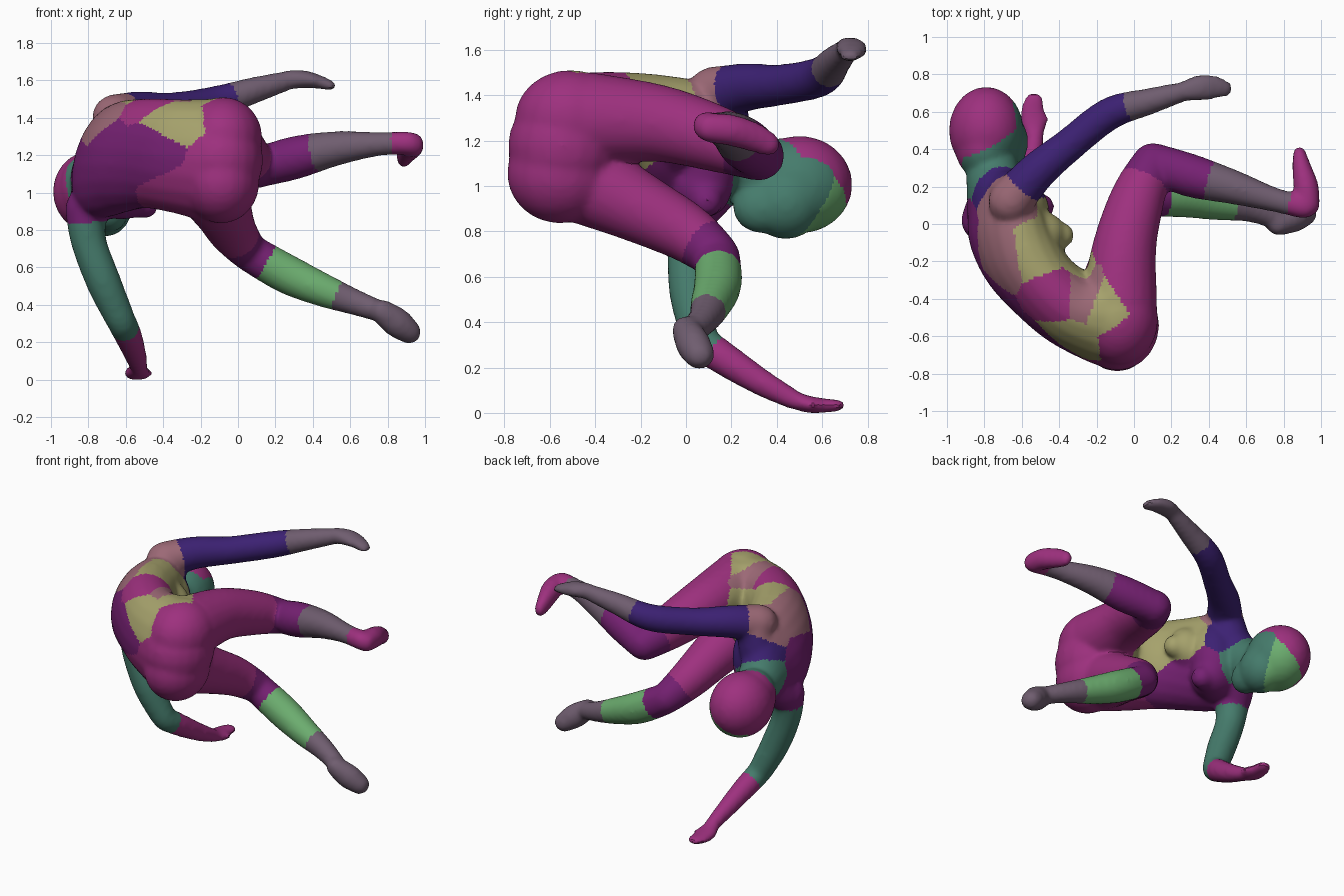
import bpy, bmesh, math
from mathutils import Vector

if "Cube" in bpy.data.objects:
    bpy.data.objects.remove(bpy.data.objects["Cube"])

COLORS = {
    "magenta": (0.34, 0.03, 0.21, 1), "purple": (0.18, 0.015, 0.17, 1),
    "navy": (0.045, 0.015, 0.17, 1), "green": (0.15, 0.42, 0.16, 1),
    "teal": (0.06, 0.20, 0.15, 1), "grey": (0.16, 0.11, 0.16, 1),
    "olive": (0.38, 0.36, 0.15, 1), "rose": (0.33, 0.14, 0.18, 1),
}
SIDES = 20
bm = bmesh.new()
zones = []  # (position, colour name) used to tint the skin


def spline(st, steps=5):
    """Catmull-Rom through tuples of numbers."""
    out = []
    for i in range(len(st) - 1):
        a, b, c, d = st[max(i - 1, 0)], st[i], st[i + 1], st[min(i + 2, len(st) - 1)]
        for k in range(steps):
            t = k / steps
            out.append([0.5 * (2 * q + (r - p) * t + (2 * p - 5 * q + 4 * r - s) * t * t
                               + (3 * q - p - 3 * r + s) * t ** 3)
                        for p, q, r, s in zip(a, b, c, d)])
    return out + [list(st[-1])]


def loft(stations, side=(0, 0, 1)):
    """Rounded tube; station = x, y, z, side radius, depth radius, side vector x, y."""
    pts = spline([tuple(s) + (0, 0) if len(s) == 5 else s for s in stations])
    rings = []
    n = len(pts)
    for i, p in enumerate(pts):
        t = (Vector(pts[min(i + 1, n - 1)][:3]) - Vector(pts[max(i - 1, 0)][:3])).normalized()
        s = Vector(side) + Vector((p[5], p[6], 0))
        s = (s - t * s.dot(t)).normalized()
        u, c = t.cross(s), Vector(p[:3])
        ring = (c, s * p[3], u * p[4])
        r = min(p[3], p[4])
        caps = [(c + t * r * sg * math.sin(a), s * p[3] * math.cos(a), u * p[4] * math.cos(a))
                for sg in [-1 if i == 0 else 1] for a in (0.5, 1.0, 1.4)]
        rings += caps[::-1] + [ring] if i == 0 else [ring] + (caps if i == n - 1 else [])
    loops = []
    for c, s, u in rings:
        loops.append([bm.verts.new(c + s * math.cos(a) + u * math.sin(a))
                      for a in (2 * math.pi * k / SIDES for k in range(SIDES))])
    for A, B in zip(loops, loops[1:]):
        for k in range(SIDES):
            j = (k + 1) % SIDES
            bm.faces.new((A[k], A[j], B[j], B[k]))
    bm.faces.new(loops[0][::-1])
    bm.faces.new(loops[-1])


def limb(stations, side=(0, 0, 1)):
    """Round limb; station = x, y, z, radius, colour."""
    loft([s[:4] + (s[3],) for s in stations], side)
    zones.extend((Vector(s[:3]), s[4]) for s in stations)


def ball(c, r):
    new = bmesh.ops.create_uvsphere(bm, u_segments=20, v_segments=12, radius=1)["verts"]
    for v in new:
        v.co = Vector(c) + Vector([a * b for a, b in zip(v.co, r)])


# torso, curled round its spine, lying on its side
loft([(-.06, -.48, 1.18, .22, .16, 0, 0), (-.14, -.485, 1.18, .315, .27, 0, 0),
      (-.32, -.455, 1.20, .30, .215, 0, 0), (-.475, -.345, 1.215, .29, .20, .1, .05),
      (-.60, -.19, 1.20, .30, .21, .2, .1), (-.68, -.03, 1.17, .31, .195, .3, .2),
      (-.725, .10, 1.14, .28, .15, .35, .25), (-.75, .22, 1.09, .16, .14, .3, .2),
      (-.76, .36, 1.02, .13, .13, .2, .2)])
# buttocks, chest, breasts and shoulder girdle
ball((-.08, -.51, 1.30), (.205, .24, .21))
ball((-.09, -.555, 1.06), (.20, .23, .215))
ball((-.09, -.54, 1.18), (.22, .24, .24))
ball((-.61, .08, 1.13), (.15, .15, .25))
loft([(-.55, -.08, 1.22, .17, .16), (-.45, -.06, 1.21, .13, .12), (-.39, -.06, 1.20, .07, .065)])
loft([(-.63, .05, 1.02, .17, .16), (-.55, .08, .97, .12, .12), (-.50, .09, .94, .07, .07)])
loft([(-.64, .16, 1.40, .11, .10), (-.69, .16, 1.22, .12, .12),
      (-.75, .13, 1.05, .12, .13), (-.81, .05, .92, .10, .11)], (1, 0, 0))
# head, face and jaw
ball((-.79, .50, 1.01), (.195, .23, .21))
ball((-.80, .40, 1.03), (.15, .16, .18))
ball((-.71, .44, .93), (.14, .16, .155))
ball((-.68, .34, .91), (.09, .13, .11))

# upper leg and foot
limb([(-.08, -.42, 1.30, .20, "magenta"), (-.05, -.12, 1.28, .165, "magenta"),
      (.02, .14, 1.21, .14, "magenta"), (.10, .32, 1.14, .11, "purple")])
limb([(.10, .33, 1.135, .10, "purple"), (.30, .26, 1.19, .11, "purple"),
      (.52, .20, 1.24, .088, "grey"), (.75, .13, 1.265, .06, "grey"),
      (.91, .09, 1.27, .058, "magenta")])
loft([(.935, .10, 1.26, .06, .055), (.92, .20, 1.25, .065, .062),
      (.895, .31, 1.215, .06, .045), (.885, .38, 1.18, .045, .03)])
zones += [(Vector((.92, .12, 1.26)), "magenta"), (Vector((.89, .34, 1.22)), "magenta")]

# lower leg and foot
limb([(-.14, -.45, 1.03, .19, "magenta"), (-.08, -.20, .905, .15, "magenta"),
      (-.03, .0, .80, .125, "magenta"), (.045, .13, .70, .10, "purple")], (1, 0, 0))
limb([(.05, .14, .69, .095, "purple"), (.26, .14, .57, .10, "green"),
      (.45, .11, .485, .085, "green"), (.62, .08, .42, .065, "grey"),
      (.76, .03, .37, .053, "grey")])
loft([(.77, .0, .37, .06, .058), (.85, .03, .31, .075, .07),
      (.915, .06, .26, .06, .065)])
zones += [(Vector((.87, .05, .30)), "grey")]

# raised arm and hand
limb([(-.66, .12, 1.41, .115, "rose"), (-.53, .27, 1.44, .10, "navy"),
      (-.35, .42, 1.45, .085, "navy"), (-.13, .59, 1.485, .082, "navy"),
      (.08, .655, 1.55, .066, "grey"), (.27, .71, 1.605, .047, "grey")])
loft([(.27, .71, 1.61, .045, .05), (.36, .73, 1.61, .042, .065),
      (.44, .73, 1.595, .03, .058), (.50, .72, 1.575, .022, .038)])
zones += [(Vector((.42, .73, 1.6)), "grey")]

# supporting arm and hand
limb([(-.81, .02, .92, .11, "purple"), (-.80, .01, .75, .09, "teal"),
      (-.72, .02, .53, .088, "teal"), (-.63, .06, .33, .075, "teal")], (1, 0, 0))
limb([(-.62, .07, .31, .073, "teal"), (-.585, .18, .235, .068, "magenta"),
      (-.55, .33, .14, .055, "magenta"), (-.53, .46, .07, .042, "magenta")], (1, 0, 0))
loft([(-.53, .46, .065, .045, .035), (-.54, .55, .04, .068, .032),
      (-.54, .62, .037, .06, .025), (-.53, .68, .037, .042, .02)], (1, 0, 0))
loft([(-.52, .49, .05, .022, .022), (-.475, .56, .035, .018, .018)])
zones += [(Vector((-.54, .6, .04)), "magenta")]

# colour zones of trunk and head
zones += [(Vector(p), c) for p, c in [
    ((-.1, -.75, 1.1), "magenta"), ((.1, -.5, 1.2), "magenta"), ((-.35, -.6, 1.0), "magenta"),
    ((-.15, -.45, 1.5), "olive"), ((-.4, -.4, 1.5), "magenta"), ((-.35, -.62, 1.42), "olive"),
    ((.0, -.35, 1.48), "magenta"), ((-.03, -.6, 1.44), "magenta"), ((-.28, -.4, 1.5), "rose"),
    ((-.52, -.12, 1.46), "olive"), ((-.45, -.03, 1.28), "olive"), ((-.35, -.25, 1.25), "olive"),
    ((-.65, -.35, 1.15), "purple"), ((-.45, -.6, 1.2), "purple"), ((-.85, -.1, 1.1), "purple"),
    ((-.5, -.1, .95), "purple"), ((-.72, -.15, 1.42), "rose"), ((-.65, .22, 1.25), "navy"),
    ((-.85, .55, 1.18), "magenta"), ((-.95, .5, 1.0), "magenta"), ((-.85, .7, 1.0), "magenta"),
    ((-.62, .35, .95), "teal"), ((-.62, .5, .9), "teal"), ((-.72, .3, 1.1), "teal"),
    ((-.72, .6, .85), "green"), ((-.5, .07, .93), "purple")]]

# fuse everything into one skin
bmesh.ops.recalc_face_normals(bm, faces=bm.faces)
mesh = bpy.data.meshes.new("body")
bm.to_mesh(mesh)
bm.free()
body = bpy.data.objects.new("body", mesh)
bpy.context.collection.objects.link(body)
bpy.context.view_layer.objects.active = body
body.select_set(True)
rem = body.modifiers.new("fuse", 'REMESH')
rem.mode, rem.voxel_size = 'VOXEL', 0.016
smo = body.modifiers.new("soften", 'SMOOTH')
smo.factor, smo.iterations = 0.5, 12
swell = body.modifiers.new("swell", 'DISPLACE')  # regain volume lost by softening
swell.strength, swell.mid_level = 0.006, 0.0
for name in ("fuse", "soften", "swell"):
    bpy.ops.object.modifier_apply(modifier=name)

# stand on the ground
low = min(v.co.z for v in body.data.vertices)
for v in body.data.vertices:
    v.co.z -= low

# tint by nearest zone
names = list(COLORS)
body.data.materials.clear()
for n in names:
    m = bpy.data.materials.new(n)
    m.diffuse_color = COLORS[n]
    m.use_nodes = True
    m.node_tree.nodes["Principled BSDF"].inputs["Base Color"].default_value = m.diffuse_color
    body.data.materials.append(m)
for f in body.data.polygons:
    f.material_index = names.index(min(zones, key=lambda z: (z[0] - f.center).length_squared)[1])
bpy.ops.object.shade_smooth_by_angle(angle=math.radians(35))
